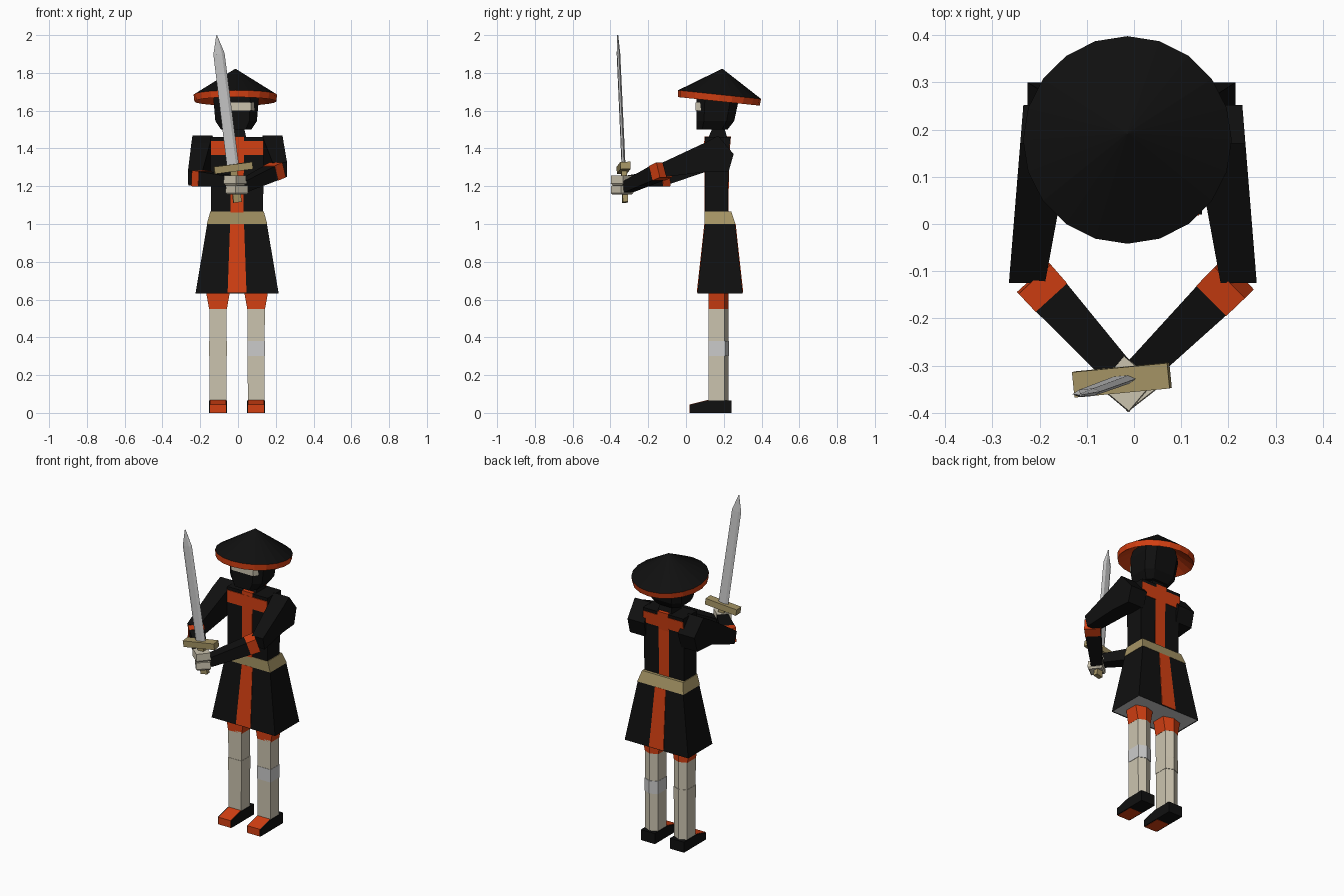
import bpy, bmesh, math
from mathutils import Vector, Matrix

if "Cube" in bpy.data.objects:
    bpy.data.objects.remove(bpy.data.objects["Cube"])


def mat(name, rgb):
    m = bpy.data.materials.new(name)
    m.diffuse_color = (*rgb, 1)
    m.use_nodes = True
    m.node_tree.nodes["Principled BSDF"].inputs["Base Color"].default_value = m.diffuse_color
    return m


BLACK = mat("black", (0.005, 0.005, 0.005))
ORANGE = mat("orange", (0.65, 0.05, 0.006))
CREAM = mat("cream", (0.60, 0.55, 0.43))
TAN = mat("tan", (0.38, 0.30, 0.13))
CX = -0.005  # body centre line


def loft(name, sections, material=None, matrix=None, caps=(True, True)):
    """Skin a stack of equal-length point loops."""
    bm = bmesh.new()
    rings = [[bm.verts.new(p) for p in s] for s in sections]
    n = len(rings[0])
    for a, b in zip(rings, rings[1:]):
        for i in range(n):
            j = (i + 1) % n
            bm.faces.new((a[i], a[j], b[j], b[i]))
    if caps[0]:
        bm.faces.new(rings[0][::-1])
    if caps[1]:
        bm.faces.new(rings[-1])
    bmesh.ops.recalc_face_normals(bm, faces=bm.faces)
    me = bpy.data.meshes.new(name)
    bm.to_mesh(me)
    bm.free()
    if material:
        me.materials.append(material)
    ob = bpy.data.objects.new(name, me)
    if matrix:
        ob.matrix_world = matrix
    bpy.context.collection.objects.link(ob)
    return ob


def rect(z, hx, y0, y1, x=CX):
    return [(x - hx, y0, z), (x + hx, y0, z), (x + hx, y1, z), (x - hx, y1, z)]


def octa(z, hx, y0, y1, c, x=-0.01):
    return [(x - hx + c, y0, z), (x + hx - c, y0, z), (x + hx, y0 + c, z), (x + hx, y1 - c, z),
            (x + hx - c, y1, z), (x - hx + c, y1, z), (x - hx, y1 - c, z), (x - hx, y0 + c, z)]


def ring(r, z, n=20):
    return [(r * math.sin(2 * math.pi * i / n), r * math.cos(2 * math.pi * i / n), z) for i in range(n)]


def beam(name, p, q, w1, h1, w2, h2, material):
    """Tapered box from p to q, with widths w (level) and heights h."""
    p, q = Vector(p), Vector(q)
    d = (q - p).normalized()
    side = d.cross(Vector((0, 0, 1))).normalized()
    up = side.cross(d)
    secs = [[c + side * w * sx / 2 + up * h * sz / 2
             for sx, sz in ((-1, -1), (1, -1), (1, 1), (-1, 1))]
            for c, w, h in ((p, w1, h1), (q, w2, h2))]
    return loft(name, secs, material)


# Skirt, belt, torso
loft("skirt", [rect(0.633, 0.22, 0.06, 0.30), rect(1.0, 0.158, 0.10, 0.26)], BLACK, caps=(False, True))
loft("skirt_underside", [rect(0.636, 0.217, 0.063, 0.297), rect(0.64, 0.216, 0.063, 0.297)])
loft("skirt_stripe", [rect(0.637, 0.05, 0.057, 0.303), rect(1.0, 0.037, 0.097, 0.263)], ORANGE)
loft("belt", [rect(1.0, 0.16, 0.098, 0.262), rect(1.065, 0.142, 0.098, 0.24)], TAN)
loft("torso", [rect(1.06, 0.138, 0.10, 0.222), rect(1.35, 0.14, 0.10, 0.225),
               rect(1.46, 0.14, 0.10, 0.235)], BLACK)
loft("torso_stripe", [rect(1.06, 0.034, 0.097, 0.225), rect(1.35, 0.036, 0.097, 0.228),
                      rect(1.464, 0.036, 0.097, 0.238)], ORANGE)
loft("yoke_band", [rect(1.365, 0.139, 0.096, 0.229), rect(1.44, 0.139, 0.096, 0.236)], ORANGE)

# Neck and head
loft("neck", [rect(1.45, 0.05, 0.115, 0.22), rect(1.52, 0.035, 0.145, 0.20)], BLACK)
loft("head", [octa(1.50, 0.08, 0.055, 0.22, 0.03), octa(1.545, 0.11, 0.055, 0.255, 0.04),
              octa(1.66, 0.12, 0.055, 0.28, 0.045), octa(1.715, 0.11, 0.07, 0.27, 0.045)], BLACK)
loft("eye_strip", [[(-0.105, 0.085, z), (-0.085, 0.05, z), (0.07, 0.05, z), (0.09, 0.085, z)]
                   for z in (1.60, 1.642)], CREAM)

# Conical hat, tilted back
tilt = Matrix.Translation((-0.014, 0.178, 1.685)) @ Matrix.Rotation(math.radians(-6), 4, 'X')
loft("hat_crown", [ring(0.221, 0), ring(0.002, 0.137)], BLACK, tilt, (False, True))
loft("hat_band", [ring(0.221, 0), ring(0.217, -0.036)], ORANGE, tilt, (False, False))
loft("hat_lining", [ring(0.217, -0.036), ring(0.002, 0.095)], ORANGE, tilt, (False, True))


# Legs and shoes
def leg_ring(x, z, w, y0=0.12, y1=0.225):
    return [(x - w, y0, z), (x + w, y0, z), (x + w, y1 - 0.02, z), (x, y1, z), (x - w, y1 - 0.02, z)]


for side, s in (("left", -1), ("right", 1)):
    x = CX + s * 0.101
    loft(side + "_thigh", [leg_ring(x, 0.55, 0.047), leg_ring(x, 0.645, 0.064)], ORANGE)
    loft(side + "_leg", [leg_ring(x, 0.06, 0.044), leg_ring(x, 0.56, 0.046)], CREAM)
    knee = loft(side + "_knee_band", [leg_ring(x, 0.30, 0.047, 0.118, 0.228),
                                      leg_ring(x, 0.38, 0.047, 0.118, 0.228)])
    if s < 0:
        knee.data.materials.append(CREAM)
    shoe = [(0.02, 0), (0.02, 0.042), (0.115, 0.066), (0.24, 0.066), (0.24, 0)]
    loft(side + "_shoe", [[(x + dx, y, z) for y, z in shoe] for dx in (-0.048, 0.048)], BLACK)
    toe = [(0.018, -0.001), (0.018, 0.044), (0.118, 0.069), (0.13, 0.069), (0.13, -0.001)]
    loft(side + "_toe_cap", [[(x + dx, y, z) for y, z in toe] for dx in (-0.042, 0.042)], ORANGE)

# Arms: sleeve silhouette skinned across its width, then cuff and forearm
for side, s, drop, hand in (("left", -1, 0.045, (-0.035, -0.31, 1.225)),
                            ("right", 1, 0.0, (0.015, -0.31, 1.195))):
    sleeve = [(0.17, 1.468), (0.252, 1.37), (0.225, 1.275), (0.10, 1.275),
              (-0.105, 1.25 - drop), (-0.125, 1.325 - drop), (0.10, 1.43)]
    secs = []
    for inner in (True, False):
        secs.append([(CX * 0.5 + s * ((0.185 - 0.055 * (y + 0.12) / 0.3) if inner
                                      else (0.262 - 0.03 * (y + 0.12) / 0.37)), y, z)
                     for y, z in sleeve])
    loft(side + "_sleeve", secs, BLACK)
    elbow = Vector((s * 0.212, -0.115, 1.287 - drop))
    hand = Vector(hand)
    wrist = elbow.lerp(hand, 0.2)
    beam(side + "_cuff", elbow, wrist, 0.092, 0.084, 0.09, 0.082, ORANGE)
    beam(side + "_forearm", wrist, hand, 0.088, 0.078, 0.066, 0.058, BLACK)

# Sword, built upright in its own frame and leaned along its axis
base, tip = Vector((-0.003, -0.322, 1.115)), Vector((-0.113, -0.362, 2.0))
zdir = (tip - base).normalized()
xdir = Vector((1, 0.1, 0))
xdir = (xdir - zdir * xdir.dot(zdir)).normalized()
ydir = zdir.cross(xdir)
sword = Matrix.Translation(base) @ Matrix((xdir, ydir, zdir)).transposed().to_4x4()
length = (tip - base).length
loft("sword_handle", [rect(0, 0.022, -0.014, 0.014, 0), rect(0.18, 0.018, -0.014, 0.014, 0)], TAN, sword)
loft("sword_guard", [rect(0.165, 0.102, -0.027, 0.027, 0), rect(0.203, 0.102, -0.027, 0.027, 0)], TAN, sword)


def blade_ring(z, w, t, x=0):
    return [(x - w, 0, z), (x - w * 0.5, -t, z), (x + w * 0.5, -t, z),
            (x + w, 0, z), (x + w * 0.5, t, z), (x - w * 0.5, t, z)]


loft("sword_blade", [blade_ring(0.2, 0.032, 0.009), blade_ring(length - 0.1, 0.03, 0.008),
                     blade_ring(length, 0.002, 0.003)], None, sword)

# Hands clasped round the handle
for name, z0, z1, yaw, x in (("right_hand", 1.155, 1.205, 38, -0.006), ("left_hand", 1.205, 1.258, 50, -0.016)):
    place = Matrix.Translation((x, -0.338, 0)) @ Matrix.Rotation(math.radians(yaw), 4, 'Z')
    loft(name, [rect(z0, 0.036, -0.036, 0.036, 0), rect(z0 + 0.01, 0.043, -0.043, 0.043, 0),
                rect(z1, 0.041, -0.041, 0.041, 0)], CREAM, place)
